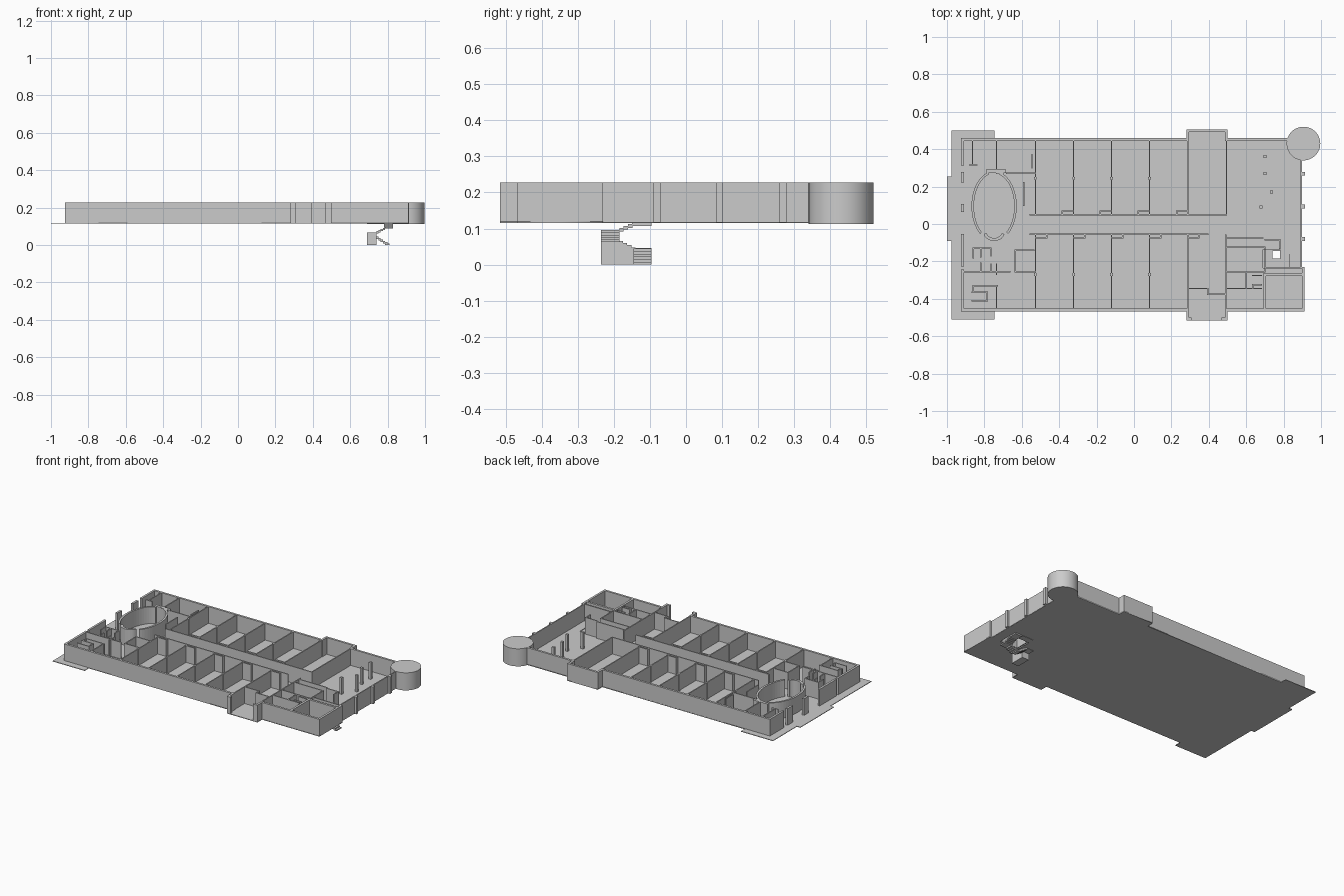
import bpy, bmesh
from math import cos, sin, radians
from mathutils import Matrix, Vector

if "Cube" in bpy.data.objects:
    bpy.data.objects.remove(bpy.data.objects["Cube"])

Z0, Z1 = 0.116, 0.227      # wall bottom and top
OUT, THIN = 0.014, 0.007   # outer and partition wall thickness


def finish(bm, name):
    bmesh.ops.recalc_face_normals(bm, faces=bm.faces)
    me = bpy.data.meshes.new(name)
    bm.to_mesh(me)
    bm.free()
    ob = bpy.data.objects.new(name, me)
    bpy.context.collection.objects.link(ob)
    return ob


def boxes(name, items):
    """Each item is (x0, x1, y0, y1, z0, z1)."""
    bm = bmesh.new()
    for x0, x1, y0, y1, z0, z1 in items:
        m = Matrix.Translation(((x0 + x1) / 2, (y0 + y1) / 2, (z0 + z1) / 2))
        m = m @ Matrix.Diagonal((abs(x1 - x0), abs(y1 - y0), abs(z1 - z0), 1))
        bmesh.ops.create_cube(bm, size=1, matrix=m)
    return finish(bm, name)


def walls(name, t, hor=(), ver=()):
    """hor: (y, x0, x1) runs along x; ver: (x, y0, y1) runs along y."""
    h = t / 2
    items = [(a - h, b + h, y - h, y + h, Z0, Z1) for y, a, b in hor]
    items += [(x - h, x + h, a - h, b + h, Z0, Z1) for x, a, b in ver]
    return boxes(name, items)


def columns(name, points, s):
    return boxes(name, [(x - s, x + s, y - s, y + s, Z0, Z1) for x, y in points])


def arc_wall(name, cx, cy, rx, ry, a0, a1, t=0.013, n=20):
    bm = bmesh.new()
    rings = []
    for i in range(n + 1):
        a = radians(a0 + (a1 - a0) * i / n)
        c, s = cos(a), sin(a)
        rings.append([bm.verts.new((cx + (rx + d) * c, cy + (ry + d) * s, z))
                      for d, z in ((0, Z0), (t, Z0), (t, Z1), (0, Z1))])
    for p, q in zip(rings, rings[1:]):
        for k in range(4):
            bm.faces.new((p[k], p[(k + 1) % 4], q[(k + 1) % 4], q[k]))
    bm.faces.new(rings[0])
    bm.faces.new(rings[-1])
    return finish(bm, name)


# Floor slab with the stairwell opening
outline = [(-.975, -.51), (-.745, -.51), (-.745, -.467), (.28, -.467), (.28, -.515), (.5, -.515),
           (.5, -.467), (.912, -.467), (.912, -.23), (.897, -.23), (.897, .46), (.5, .46),
           (.5, .505), (.28, .505), (.28, .46), (-.745, .46), (-.745, .5), (-.975, .5),
           (-.975, .255), (-1, .255), (-1, -.09), (-.975, -.09)]
well = [(.69, -.235), (.83, -.235), (.83, -.095), (.69, -.095)]
cu = bpy.data.curves.new("floor_slab", 'CURVE')
cu.dimensions, cu.fill_mode, cu.extrude = '2D', 'BOTH', 0.002
for loop in (outline, well):
    sp = cu.splines.new('POLY')
    sp.points.add(len(loop) - 1)
    for p, (x, y) in zip(sp.points, loop):
        p.co = (x, y, 0, 1)
    sp.use_cyclic_u = True
floor = bpy.data.objects.new("floor_slab", cu)
floor.location.z = 0.117
bpy.context.collection.objects.link(floor)
bpy.context.view_layer.objects.active = floor
floor.select_set(True)
bpy.ops.object.convert(target='MESH')

# Outer walls: long sides with bays, right end, left end with openings
walls("back_wall", OUT, [(.452, -.915, .287), (.498, .287, .493), (.452, .493, .84)],
      [(.287, .452, .498), (.493, .452, .498)])
walls("front_wall", OUT, [(-.46, -.915, .287), (-.46, .493, .905), (-.508, .287, .3), (-.508, .475, .493)],
      [(.287, -.508, -.46), (.493, -.508, -.46)])
walls("right_wall", THIN, [(-.234, .7, .908)], [(.895, -.234, .36)])
walls("corner_room_walls", OUT, [(-.27, .7, .905)], [(.905, -.46, -.237), (.7, -.46, -.27)])
walls("left_wall", OUT, [], [(-.917, -.46, -.25), (-.917, -.22, -.06), (-.917, .07, .1),
                             (-.917, .23, .27), (-.917, .32, .452)])
columns("right_columns", [(.903, y) for y in (-.08, .093, .268)], .01)
columns("hall_columns", [(.7, .36), (.7, .27), (.735, .17), (.68, .09)], .008)

# Classrooms along both sides of the corridor
room_x = [-.527, -.323, -.12, .083]
walls("corridor_walls", THIN, [(.05, -.555, .495), (-.055, -.555, .395)])
walls("back_partitions", THIN, [], [(x, .05, .452) for x in room_x + [.288]] + [(.495, .05, .498)])
walls("front_partitions", THIN, [], [(x, -.46, -.055) for x in room_x + [.288]])
columns("partition_piers", [(x, y) for x in room_x for y in (.245, -.27)], .007)
walls("door_recesses", THIN,
      [(.07, x - .06, x - .005) for x in room_x[1:] + [.288]] + [(-.073, x + .005, x + .06) for x in room_x + [.288]],
      [(x - .06, .05, .07) for x in room_x[1:] + [.288]] + [(x + .06, -.073, -.055) for x in room_x + [.288]])

# Service rooms near the stair and the recessed front entrance
walls("service_walls", THIN,
      [(-.345, .288, .395), (-.375, .395, .49), (-.075, .49, .69), (-.125, .49, .7), (-.255, .49, .7),
       (-.345, .49, .68), (-.275, .635, .68), (-.325, .635, .68), (-.085, .7, .78)],
      [(.395, -.375, -.345), (.49, -.46, -.06), (.7, -.255, -.125), (.6, -.345, -.255),
       (.635, -.345, -.325), (.78, -.13, -.085)])

# Rooms at the left end
walls("left_rooms_back", THIN,
      [(.315, -.88, -.84), (.272, -.68, -.53), (.272, -.735, -.7)],
      [(-.863, .315, .452), (-.735, .29, .452), (-.545, .3, .37), (-.59, .1, .22), (-.527, .27, .452)])
walls("left_rooms_front", THIN,
      [(-.255, -.917, -.665), (-.255, -.635, -.527), (-.13, -.86, -.765), (-.14, -.635, -.535),
       (-.33, -.86, -.73), (-.365, -.865, -.785), (-.41, -.865, -.785)],
      [(-.86, -.18, -.13), (-.82, -.175, -.13), (-.765, -.17, -.13), (-.765, -.255, -.215),
       (-.82, -.255, -.21), (-.635, -.255, -.14), (-.735, -.46, -.33), (-.735, -.27, -.215),
       (-.785, -.41, -.365), (-.86, -.36, -.33)])

# Oval meeting room
arc_wall("oval_wall_left", -.748, .095, .108, .175, 105, 232)
arc_wall("oval_wall_right", -.748, .095, .108, .175, -52, 75)
arc_wall("oval_counter", -.748, -.045, .04, .03, 190, 350, .016, 10)
boxes("oval_back_panel", [(-.79, -.685, .274, .292, Z0, Z1)])

# Round corner tower
bm = bmesh.new()
bmesh.ops.create_cone(bm, cap_ends=True, segments=48, radius1=.09, radius2=.09, depth=Z1 - .113,
                      matrix=Matrix.Translation((.906, .43, (Z1 + .113) / 2)))
tower = finish(bm, "corner_tower")
bpy.ops.object.select_all(action='DESELECT')
bpy.context.view_layer.objects.active = tower
tower.select_set(True)
bpy.ops.object.shade_smooth_by_angle()

# Square winding stair below the floor
steps = []
for i in range(6):      # lower flight, rising toward -x
    x, z = .81 - i * .0117, (i + 1) * .0075
    steps.append((x - .0117, x, -.145, -.095, max(0, z - .014), z))
steps.append((.69, .74, -.145, -.095, .041, .046))
for i in range(4):      # side flight, rising toward -y
    y = -.14 - i * .0115
    steps.append((.69, .74, y - .0115, y, 0, .048 + i * .006))
steps.append((.69, .74, -.235, -.185, 0, .068))
for i in range(4):      # upper flight, rising toward +x
    x, z = .74 + i * .0115, .074 + i * .006
    steps.append((x, x + .0115, -.235, -.185, z - .012, z))
steps.append((.785, .83, -.235, -.185, .088, .096))
for i in range(3):      # last steps, rising toward +y
    y, z = -.185 + i * .012, .102 + i * .005
    steps.append((.78, .83, y, y + .012, z - .01, z))
steps.append((.78, .83, -.15, -.095, .107, .115))
steps.append((.69, .78, -.135, -.095, .113, .118))
boxes("winding_stair", steps)
